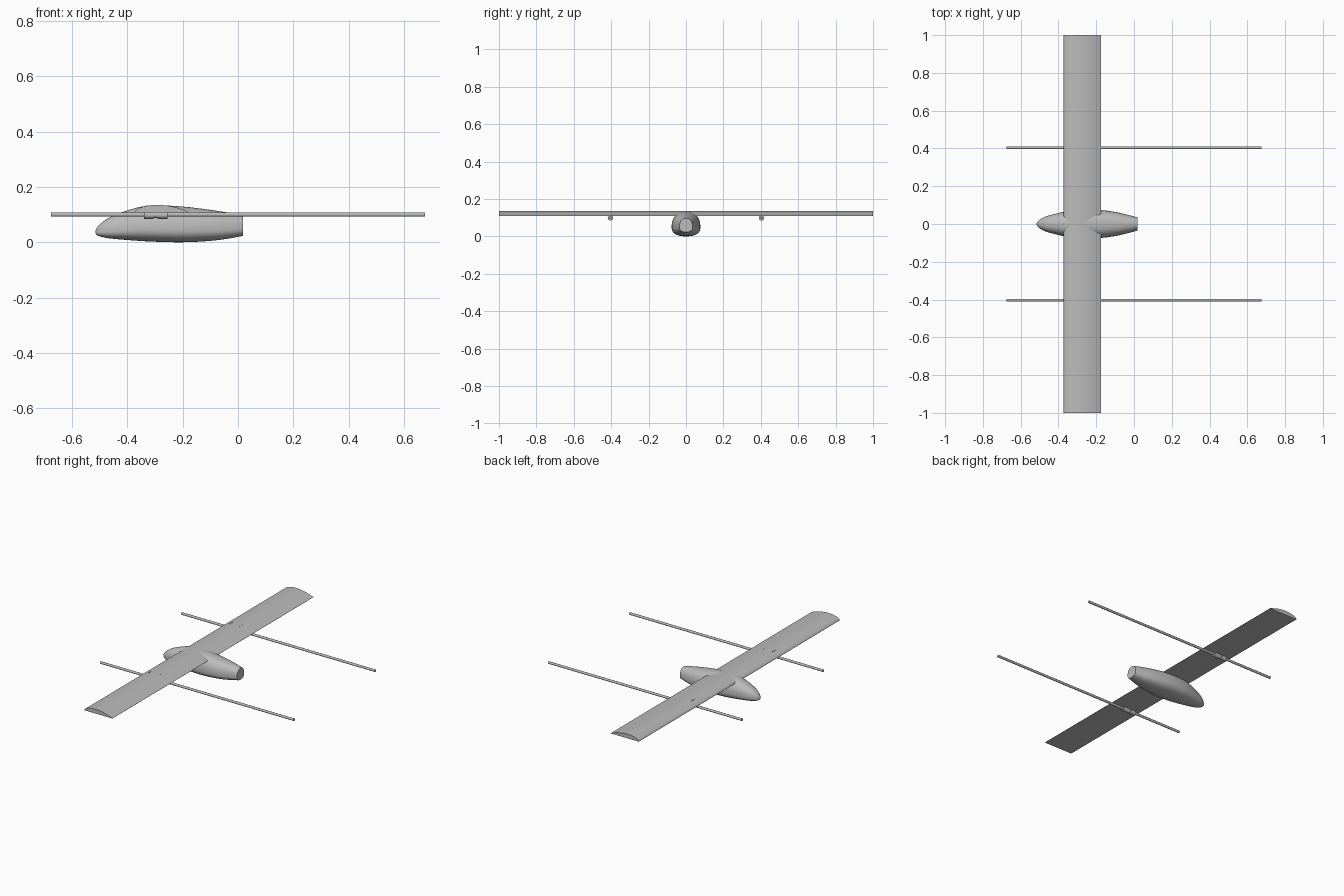
import bpy, bmesh, math
from mathutils import Matrix, Vector

cube = bpy.data.objects.get("Cube")
if cube:
    bpy.data.objects.remove(cube)

grey = bpy.data.materials.new("plain_grey")
grey.use_nodes = True
tone = (0.5, 0.5, 0.5, 1)
grey.diffuse_color = tone
grey.node_tree.nodes["Principled BSDF"].inputs["Base Color"].default_value = tone


def finish(name, bm, angle=35):
    bmesh.ops.recalc_face_normals(bm, faces=bm.faces)
    mesh = bpy.data.meshes.new(name)
    bm.to_mesh(mesh)
    bm.free()
    mesh.materials.append(grey)
    obj = bpy.data.objects.new(name, mesh)
    bpy.context.collection.objects.link(obj)
    bpy.ops.object.select_all(action="DESELECT")
    obj.select_set(True)
    bpy.context.view_layer.objects.active = obj
    bpy.ops.object.shade_smooth_by_angle(angle=math.radians(angle))
    return obj


def loft(bm, sections):
    """Skin closed rings of points and cap both ends."""
    rings = [[bm.verts.new(p) for p in ring] for ring in sections]
    n = len(rings[0])
    for a, b in zip(rings, rings[1:]):
        for i in range(n):
            j = (i + 1) % n
            bm.faces.new((a[i], a[j], b[j], b[i]))
    bm.faces.new(rings[0])
    bm.faces.new(rings[-1])


def tube(bm, x0, x1, y, z, r, sides=24):
    place = Matrix.Translation(((x0 + x1) / 2, y, z)) @ Matrix.Rotation(math.pi / 2, 4, "Y")
    bmesh.ops.create_cone(bm, cap_ends=True, segments=sides, radius1=r, radius2=r,
                          depth=x1 - x0, matrix=place)


def block(bm, x0, x1, y, w, z0, z1):
    place = Matrix.Translation(((x0 + x1) / 2, y, (z0 + z1) / 2))
    bmesh.ops.create_cube(bm, size=1, matrix=place @ Matrix.Diagonal((x1 - x0, w, z1 - z0, 1)))


def smooth_stations(pts, steps):
    """Catmull-Rom through the stations."""
    v = [Vector(p) for p in pts]
    v = [v[0] * 2 - v[1]] + v + [v[-1] * 2 - v[-2]]
    out = []
    for a, b, c, d in zip(v, v[1:], v[2:], v[3:]):
        for k in range(steps):
            t = k / steps
            out.append(b + (c - a) * (t / 2) + (a * 2 - b * 5 + c * 4 - d) * (t * t / 2)
                       + (b * 3 - a - c * 3 + d) * (t ** 3 / 2))
    return out + [v[-2]]


# Fuselage pod: x, half width, bottom, top
stations = [(-0.515, 0.004, 0.034, 0.042), (-0.508, 0.016, 0.025, 0.055),
            (-0.49, 0.029, 0.019, 0.072), (-0.455, 0.044, 0.013, 0.094),
            (-0.37, 0.065, 0.006, 0.124), (-0.3, 0.075, 0.002, 0.133),
            (-0.2, 0.076, 0.0, 0.129), (-0.1, 0.064, 0.005, 0.117),
            (-0.03, 0.048, 0.014, 0.106), (0.018, 0.035, 0.023, 0.096)]
rings = []
for x, w, lo, hi in smooth_stations(stations, 4):
    mid = lo + (hi - lo) * 0.36
    ring = []
    for i in range(48):
        a = math.tau * i / 48
        c, s = math.cos(a), math.sin(a)
        y = w * math.copysign(abs(c) ** 0.85, c)
        z = mid + (hi - mid if s > 0 else mid - lo) * math.copysign(abs(s) ** 0.85, s)
        ring.append((x, y, z))
    rings.append(ring)
bm = bmesh.new()
loft(bm, rings)
finish("fuselage_pod", bm, 45)

# Straight wing with a flat-bottomed airfoil
LEAD, CHORD, BASE = -0.372, 0.197, 0.108
profile = []
for i in range(25):
    t = (i / 24) ** 1.6
    camber = 0.0535 * math.sqrt(t) * (1 - t) + 0.04 * t * (1 - t)
    profile.append((LEAD + CHORD * t, BASE + 0.001 + camber * 0.87))
profile += [(LEAD + CHORD, BASE), (LEAD + 0.004, BASE)]
bm = bmesh.new()
loft(bm, [[(x, y, z) for x, z in profile] for y in (-1, 1)])
finish("wing", bm, 40)

# Twin booms with wing clamps
for side, y in (("left", -0.404), ("right", 0.404)):
    bm = bmesh.new()
    tube(bm, -0.675, 0.675, y, 0.1, 0.0075)
    finish(side + "_boom", bm)

    bm = bmesh.new()
    for x0, x1 in ((-0.34, -0.305), (-0.29, -0.255)):
        tube(bm, x0, x1, y, 0.099, 0.0145)
        block(bm, x0, x1, y, 0.022, 0.1, 0.126)
    tube(bm, -0.307, -0.288, y, 0.099, 0.011)
    # Clamp pins just breaking the wing skin
    for x in (-0.33, -0.315, -0.265):
        block(bm, x - 0.0015, x + 0.0015, y, 0.03, 0.11, 0.1335)
    finish(side + "_boom_clamp", bm)
